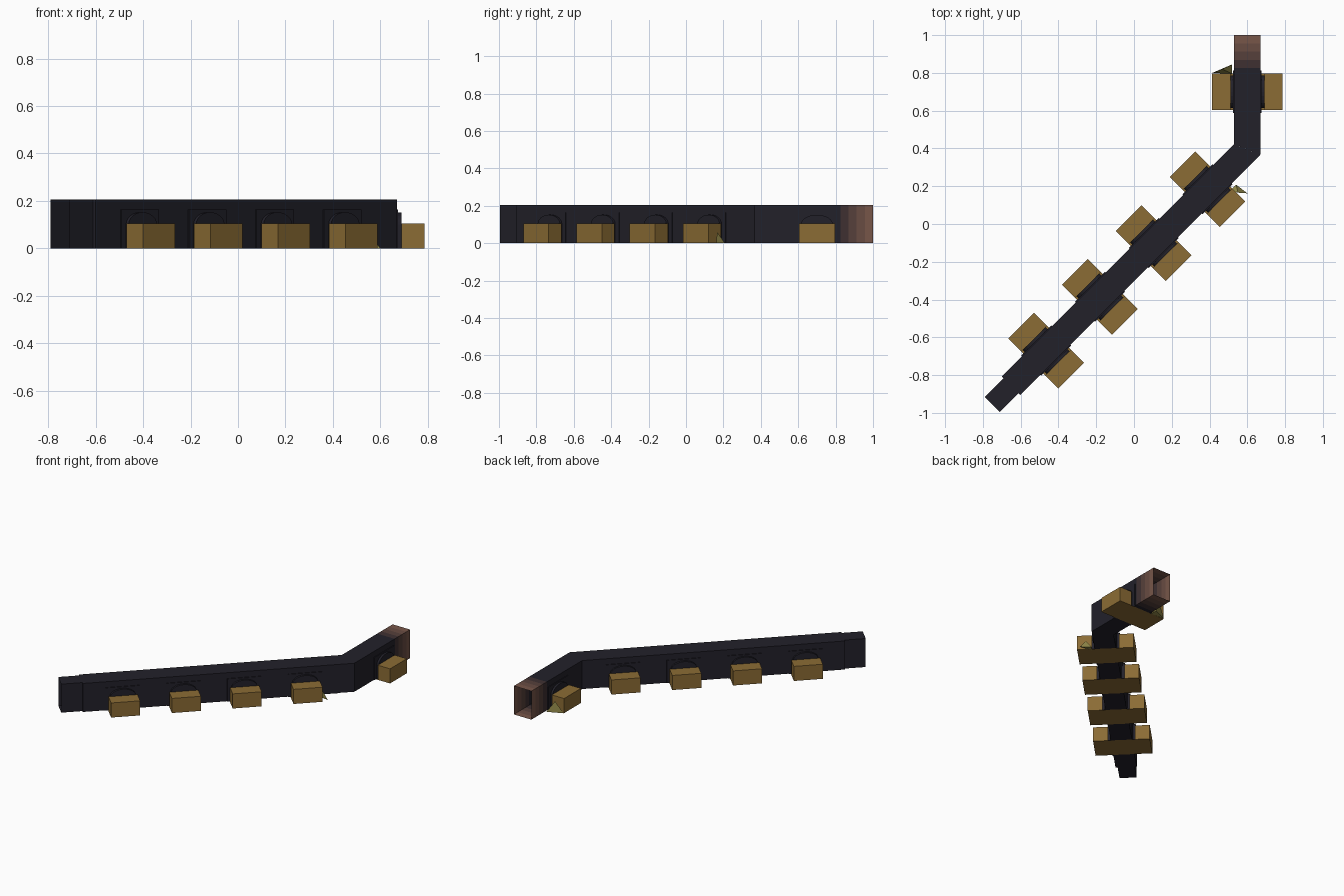
import bpy, bmesh, math
from mathutils import Vector

if "Cube" in bpy.data.objects:
    bpy.data.objects.remove(bpy.data.objects["Cube"])

H, W = 0.205, 0.07            # tunnel height and half width
BOX_T, BOX_H, BOX_L = 0.187, 0.105, 0.096   # side room reach, height, half length
ARCH, REC = 0.085, 0.09       # arch half width, recess depth line
MITRE = W * math.tan(math.radians(22.5))


def material(name, rgb):
    m = bpy.data.materials.new(name)
    m.diffuse_color = (*rgb, 1)
    m.use_nodes = True
    m.node_tree.nodes["Principled BSDF"].inputs["Base Color"].default_value = m.diffuse_color
    return m


DARK_RGB, CLAY_RGB = (0.016, 0.015, 0.023), (0.2, 0.1, 0.07)
DARK = material("dark_stone", DARK_RGB)
GOLD = material("gold_stone", (0.26, 0.15, 0.035))
MOSS = material("pale_rubble", (0.3, 0.26, 0.07))

# Each tunnel run is an origin, a direction angle; s = along, t = to the right
DIAG = (Vector((-0.75, -0.955, 0)), math.radians(45))
NORTH = (Vector((0.6, 0.395, 0)), math.radians(90))


def sheet(name, mat, run, polys):
    origin, a = run
    d = Vector((math.cos(a), math.sin(a), 0))
    r = Vector((math.sin(a), -math.cos(a), 0))
    bm = bmesh.new()
    for poly in polys:
        bm.faces.new([bm.verts.new(origin + d * s + r * t + Vector((0, 0, z))) for s, t, z in poly])
    bmesh.ops.remove_doubles(bm, verts=bm.verts, dist=1e-5)
    bmesh.ops.recalc_face_normals(bm, faces=bm.faces)
    me = bpy.data.meshes.new(name)
    bm.to_mesh(me)
    bm.free()
    me.materials.append(mat)
    ob = bpy.data.objects.new(name, me)
    bpy.context.collection.objects.link(ob)
    return ob


def arch(c, half=ARCH, spring=0.1, rise=0.052, n=12):
    """Arch outline in (s, z), foot to foot."""
    pts = [(c - half, 0)]
    for i in range(n + 1):
        a = math.pi * (1 - i / n)
        pts.append((c + half * math.cos(a), spring + rise * math.sin(a)))
    return pts + [(c + half, 0)]


def tunnel(name, mat, run, ends_l, ends_r, half, centres=()):
    (l0, l1), (r0, r1) = ends_l, ends_r
    polys = [[(l0, -half, H), (l1, -half, H), (r1, half, H), (r0, half, H)]]
    # Walls notched by the arches
    for t, s0, s1 in ((-half, l0, l1), (half, r0, r1)):
        outline = [(s0, 0)]
        for c in centres:
            outline += arch(c)
        outline += [(s1, 0), (s1, H), (s0, H)]
        polys.append([(s, t, z) for s, z in outline])
    # Floor in pieces between the side rooms
    cuts = [(l0, r0)]
    for c in centres:
        cuts += [(c - BOX_L,) * 2, (c + BOX_L,) * 2]
    cuts.append((l1, r1))
    for (a, b), (c, d) in zip(cuts[::2], cuts[1::2]):
        polys.append([(a, -half, 0), (c, -half, 0), (d, half, 0), (b, half, 0)])
    return sheet(name, mat, run, polys)


def alcove(tag, run, c):
    stone, room = [], []
    s0, s1 = c - BOX_L, c + BOX_L
    for k in (-1, 1):
        w, q, e = k * W, k * REC, k * BOX_T
        # Arched recess and its lunette above the room
        pts = arch(c)
        for (a, za), (b, zb) in zip(pts, pts[1:]):
            stone.append([(a, w, za), (b, w, zb), (b, q, zb), (a, q, za)])
        stone.append([(s, q, z) for s, z in pts[1:-1]])
        # Thin raised surround
        f, g, top = k * (W + 0.005), 0.112, 0.163
        frame = [(c - g, 0), (c - g, top), (c + g, top), (c + g, 0)]
        stone.append([(s, f, z) for s, z in frame + pts[::-1]])
        for (a, za), (b, zb) in zip(frame, frame[1:]):
            stone.append([(a, w, za), (b, w, zb), (b, f, zb), (a, f, za)])
        # Side room: roof, end wall, two cheeks
        room.append([(s0, q, BOX_H), (s1, q, BOX_H), (s1, e, BOX_H), (s0, e, BOX_H)])
        room.append([(s0, e, 0), (s1, e, 0), (s1, e, BOX_H), (s0, e, BOX_H)])
        for s in (s0, s1):
            room.append([(s, q, 0), (s, e, 0), (s, e, BOX_H), (s, q, BOX_H)])
    room.append([(s0, -BOX_T, 0), (s1, -BOX_T, 0), (s1, BOX_T, 0), (s0, BOX_T, 0)])
    sheet("arch_recess_" + tag, DARK, run, stone)
    sheet("side_room_" + tag, GOLD, run, room)


# Tunnel runs
L = 1.909
diag_centres = [0.403 + 0.4025 * i for i in range(4)]
tunnel("entrance", DARK, DIAG, (0, 0.14), (0, 0.14), 0.056)
tunnel("long_tunnel", DARK, DIAG, (0.14, L - MITRE), (0.14, L + MITRE), W, diag_centres)
tunnel("short_tunnel", DARK, NORTH, (MITRE, 0.43), (-MITRE, 0.43), W, [0.305])

# Exit fading from dark stone to clay
N = 4
for i in range(N):
    f = (i + 0.7) / N
    rgb = [a + (b - a) * f for a, b in zip(DARK_RGB, CLAY_RGB)]
    s = (0.43 + 0.175 * i / N, 0.43 + 0.175 * (i + 1) / N)
    tunnel(f"exit_{i}", material(f"clay_{i}", rgb), NORTH, s, s, W)

# Alcoves
for i, c in enumerate(diag_centres):
    alcove(str(i + 1), DIAG, c)
alcove("5", NORTH, 0.305)

# Collar at the step between entrance and long tunnel
for k in (-1, 1):
    sheet("entrance_step", DARK, DIAG, [[(0.14, k * 0.056, 0), (0.14, k * W, 0),
                                         (0.14, k * W, H), (0.14, k * 0.056, H)]])

# Small blind niche near the bend
niche = arch(1.79, 0.045, 0.1, 0.03, 8)
sheet("blind_niche", DARK, DIAG, [[(s, W + 0.004, z) for s, z in niche]])


# Rubble wedges spilling out of two rooms
def rubble(name, run, a, b, tip, t0, t1, h):
    base = [(a, t0, 0), (b, t0, 0), (tip, t1, 0)]
    peak = ((a + b) / 2, (t0 + t1) / 2, h)
    sheet(name, MOSS, run, [base] + [[base[i], base[(i + 1) % 3], peak] for i in range(3)])


rubble("rubble_right", DIAG, 1.69, 1.735, 1.745, 0.09, 0.165, 0.06)
rubble("rubble_left", NORTH, 0.40, 0.45, 0.405, -0.08, -0.185, 0.08)
